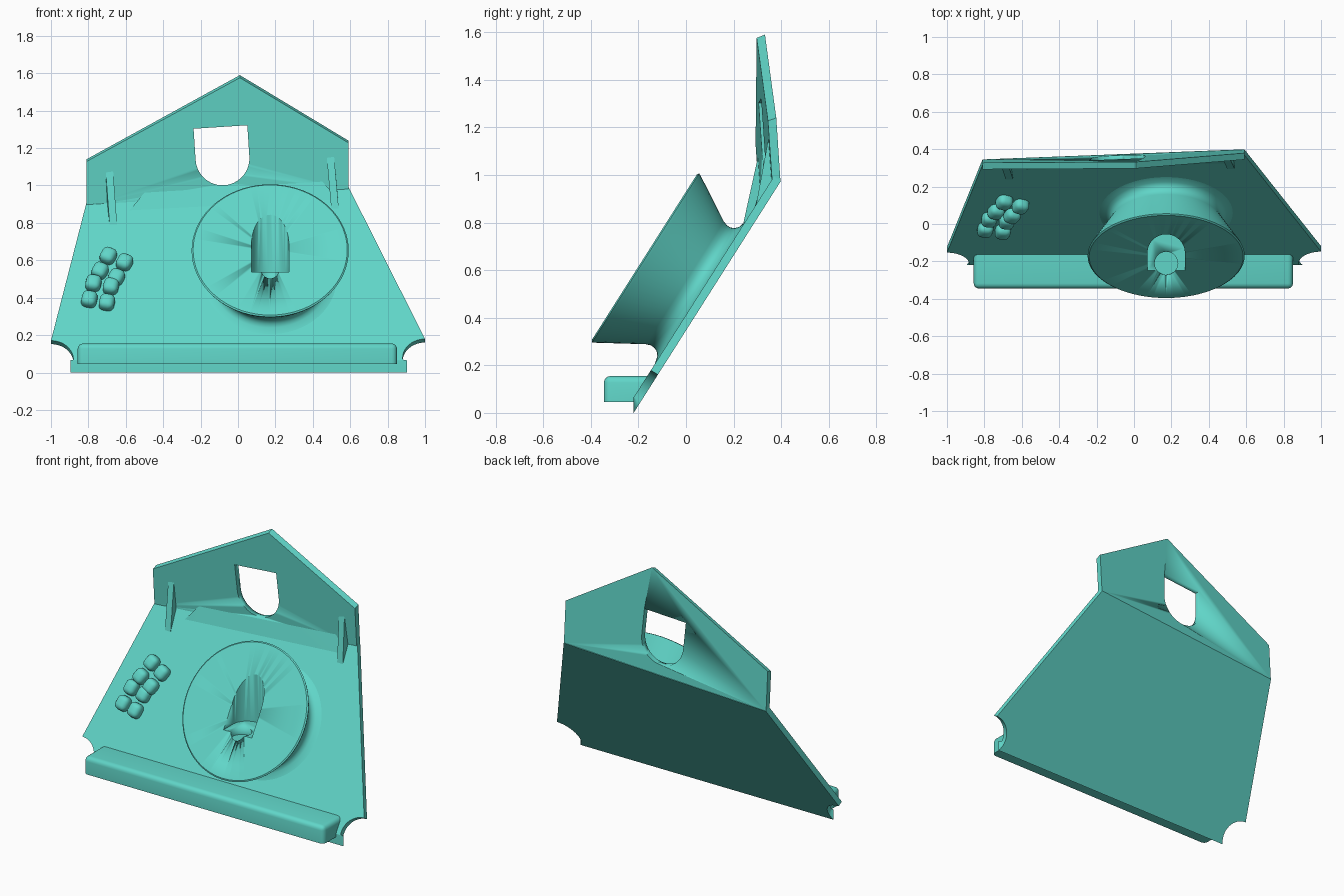
import bpy, bmesh, math
from mathutils import Vector, Matrix

if "Cube" in bpy.data.objects:
    bpy.data.objects.remove(bpy.data.objects["Cube"])

S, C = 0.844, 0.536            # slope of the leaning base plate
T = 0.035                      # sheet thickness
ORIGIN = Vector((0, -0.22, 0))
# Plate frame: u along x, v up the slope, n out of the front face
FRAME = Matrix(((1, 0, 0, 0), (0, C, -S, -0.22), (0, S, C, 0), (0, 0, 0, 1)))

teal = bpy.data.materials.new("teal")
teal.diffuse_color = (0.118, 0.67, 0.58, 1)
teal.use_nodes = True
teal.node_tree.nodes["Principled BSDF"].inputs["Base Color"].default_value = teal.diffuse_color


def plate(u, v, n):
    return FRAME @ Vector((u, v, n))


def panel_y(x, z):             # back face of the upright panel
    return 0.344 + 0.0419 * (x + 0.81) - 0.0663 * (z - 0.89)


def plate_y(z):                # front face of the base plate
    return -0.22 + z * C / S - T / S


def finish(name, bm):
    bmesh.ops.recalc_face_normals(bm, faces=bm.faces[:])
    me = bpy.data.meshes.new(name)
    bm.to_mesh(me)
    bm.free()
    me.materials.append(teal)
    ob = bpy.data.objects.new(name, me)
    bpy.context.collection.objects.link(ob)
    bpy.ops.object.select_all(action='DESELECT')
    bpy.context.view_layer.objects.active = ob
    ob.select_set(True)
    bpy.ops.object.shade_smooth_by_angle(angle=math.radians(35))
    return ob


def prism(name, a, b, bevel=0, pick=None):
    """Solid between two matching outlines."""
    bm = bmesh.new()
    va, vb = [bm.verts.new(p) for p in a], [bm.verts.new(p) for p in b]
    bm.faces.new(va)
    bm.faces.new(vb[::-1])
    for i in range(len(va)):
        j = (i + 1) % len(va)
        bm.faces.new((va[i], vb[i], vb[j], va[j]))
    if bevel:
        edges = [e for e in bm.edges if pick((e.verts[0].co + e.verts[1].co) / 2)]
        bmesh.ops.bevel(bm, geom=edges, offset=bevel, segments=4, profile=0.5, affect='EDGES')
    return finish(name, bm)


def hull(name, points):
    bm = bmesh.new()
    for p in points:
        bm.verts.new(p)
    bmesh.ops.convex_hull(bm, input=bm.verts[:])
    return finish(name, bm)


def cut(ob, cutter):
    mod = ob.modifiers.new("cut", 'BOOLEAN')
    mod.operation, mod.solver, mod.object = 'DIFFERENCE', 'EXACT', cutter
    bpy.context.view_layer.objects.active = ob
    bpy.ops.object.modifier_apply(modifier=mod.name)
    bpy.data.objects.remove(cutter)


def arc(cx, cy, r, a0, a1, n):
    return [(cx + r * math.cos(math.radians(a0 + (a1 - a0) * i / n)),
             cy + r * math.sin(math.radians(a0 + (a1 - a0) * i / n))) for i in range(n + 1)]


# Leaning base plate with a round notch in each lower corner
outline = (arc(-1, 0.06, 0.12, 90, -30, 14) + arc(1, 0.07, 0.12, 215.7, 90, 14)
           + [(0.59, 0.975 / S), (-0.81, 0.89 / S)])
outline = [(u, max(v, 0)) for u, v in outline]
low = T * S / C
prism("base_plate", [plate(u, v, 0) for u, v in outline],
      [plate(u, low + v * 0.1 if v < low else v, T) for u, v in outline])

# Upright gabled panel with an arched window
gable = [(-0.81, 0.89, 0), (0.59, 0.975, 0), (0.59, 1.24, 0.012), (0.01, 1.59, 0.014), (-0.81, 1.14, 0.012)]
panel = prism("gable_panel", [(x, panel_y(x, z), z) for x, z, d in gable],
              [(x, panel_y(x, z) - T, z - d) for x, z, d in gable])
tilt = Matrix.Rotation(math.radians(3.7), 2)
window = [tilt @ Vector(p) + Vector((-0.083, 1.145)) for p in
          arc(0, 0, 0.144, 180, 360, 24) + [(0.144, 0.168), (-0.144, 0.168)]]
cut(panel, prism("window_cutter", [(x, 0.2, z) for x, z in window], [(x, 0.5, z) for x, z in window]))

# Sloped fillet along the fold
fillet = []
for x0, x1, fold in ((-0.58, -0.50, 0.917), (0.54, 0.45, 0.976)):
    zb, zt = fold - 0.05, fold + 0.045
    fillet += [(x0, plate_y(zb), zb), (x1, panel_y(x1, zt) - T, zt), (x1, plate_y(fold) + 0.012, fold)]
hull("fold_fillet", fillet)

# Two thin gusset ribs
for side, pts in (("left", [(-0.69, 0.31, 1.11), (-0.665, 0.235, 0.77), (-0.68, 0.33, 0.90)]),
                  ("right", [(0.49, 0.355, 1.20), (0.52, 0.292, 0.86), (0.51, 0.375, 0.98)])):
    hull(side + "_rib", [(x + d, y, z) for x, y, z in pts for d in (-0.02, 0.02)])

# Rounded ledge along the lower edge
prof = [(-0.345, 0.045), (-0.345, 0.155), (-0.14, 0.155), (-0.205, 0.045)]
prism("ledge", [(-0.857, y, z) for y, z in prof], [(0.85, y, z) for y, z in prof],
      0.028, lambda m: m.y < -0.2 and m.z > 0.05)

# Flared round pedestal, turned about the plate normal
turned = [(0, 0.313), (0.412, 0.313), (0.42, 0.307), (0.416, 0.297), (0.306, 0.112), (0.299, 0.092),
          (0.299, 0.075), (0.306, 0.058), (0.322, 0.044), (0.36, 0.034), (0.36, 0.02), (0, 0.02)]
bm = bmesh.new()
ring = [bm.verts.new((r, 0, n)) for r, n in turned]
for a, b in zip(ring, ring[1:]):
    bm.edges.new((a, b))
bmesh.ops.spin(bm, geom=bm.verts[:] + bm.edges[:], cent=(0, 0, 0), axis=(0, 0, 1),
               angle=math.tau, steps=72)
bmesh.ops.remove_doubles(bm, verts=bm.verts[:], dist=0.0005)
bm.transform(FRAME @ Matrix.Translation((0.172, 0.577, 0)))
pedestal = finish("round_pedestal", bm)

# Upright socket sunk in the pedestal, with a smaller bore in its floor
socket = arc(0.172, -0.155, 0.1, 0, 180, 24) + [(0.072, -0.3), (0.272, -0.3)]
cut(pedestal, prism("socket_cutter", [(x, y, 0.537) for x, y in socket], [(x, y, 1.2) for x, y in socket]))
bore = arc(0.172, -0.21, 0.062, 0, 345, 23)
cut(pedestal, prism("bore_cutter", [(x, y, 0.49) for x, y in bore], [(x, y, 1.2) for x, y in bore]))

# Two small clusters of rounded lobes
for k, (cx, cz, turn) in enumerate(((-0.672, 0.54, -25), (-0.737, 0.40, -12))):
    spin = Matrix.Rotation(math.radians(turn), 4, 'Z')
    for i, (du, dv) in enumerate(((-0.048, 0.052), (0.048, 0.052), (-0.048, -0.052), (0.048, -0.052))):
        bm = bmesh.new()
        bmesh.ops.create_cube(bm, size=1)
        bm.transform(Matrix.Diagonal((0.082, 0.09, 0.08, 1)))
        bmesh.ops.bevel(bm, geom=bm.edges[:], offset=0.03, segments=4, profile=0.5, affect='EDGES')
        bm.transform(FRAME @ Matrix.Translation((cx, cz / S, T + 0.012)) @ spin
                     @ Matrix.Translation((du, dv, 0)))
        finish(f"lobe_{k}_{i}", bm)
